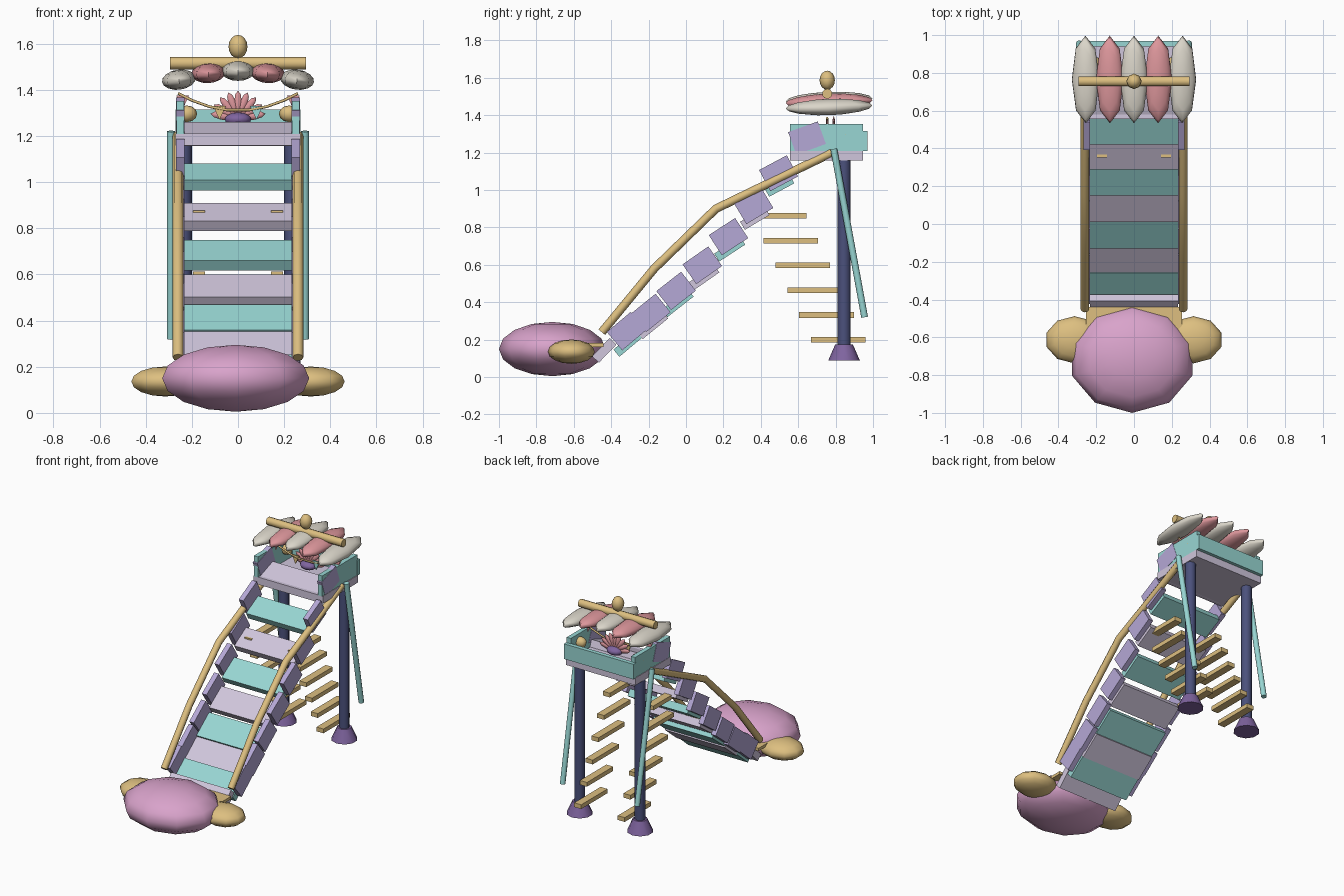
import bpy, bmesh
from math import radians, sin, cos
from mathutils import Matrix, Vector, Euler

cube = bpy.data.objects.get("Cube")
if cube:
    bpy.data.objects.remove(cube)


def material(name, hex_code):
    srgb = [int(hex_code[i:i + 2], 16) / 255 for i in (0, 2, 4)]
    color = [c / 12.92 if c < 0.04 else ((c + 0.055) / 1.055) ** 2.4 for c in srgb] + [1]
    mat = bpy.data.materials.new(name)
    mat.use_nodes = True
    mat.diffuse_color = color
    bsdf = mat.node_tree.nodes["Principled BSDF"]
    bsdf.inputs["Base Color"].default_value = color
    bsdf.inputs["Roughness"].default_value = 0.8
    return mat


TEAL = material("teal", "98D6D3")
LILAC = material("pale lilac", "D0C6DC")
PURPLE = material("lavender", "B5A8D6")
PINK = material("orchid pink", "D9A3CB")
TAN = material("warm tan", "DDBF80")
CREAM = material("cream", "DAD5C9")
ROSE = material("rose", "DC969B")
NAVY = material("navy", "4B517C")
PLUM = material("plum", "7F649F")


def finish(name, bm, mat, matrix, smooth=None):
    mesh = bpy.data.meshes.new(name)
    bmesh.ops.transform(bm, matrix=matrix, verts=bm.verts)
    bmesh.ops.recalc_face_normals(bm, faces=bm.faces)
    bm.to_mesh(mesh)
    bm.free()
    mesh.materials.append(mat)
    obj = bpy.data.objects.new(name, mesh)
    bpy.context.collection.objects.link(obj)
    if smooth:
        bpy.ops.object.select_all(action="DESELECT")
        obj.select_set(True)
        bpy.context.view_layer.objects.active = obj
        bpy.ops.object.shade_smooth_by_angle(angle=radians(smooth))
    return obj


def place(loc, rot=(0, 0, 0), scale=(1, 1, 1)):
    turn = Euler([radians(r) for r in rot])
    return Matrix.LocRotScale(Vector(loc), turn, Vector(scale))


def box(name, loc, size, mat, tilt=0):
    bm = bmesh.new()
    bmesh.ops.create_cube(bm, size=1)
    return finish(name, bm, mat, place(loc, (tilt, 0, 0), size))


def ball(name, loc, radii, mat, segments=10, rings=8, rot=(0, 0, 0)):
    bm = bmesh.new()
    bmesh.ops.create_uvsphere(bm, u_segments=segments, v_segments=rings, radius=1)
    return finish(name, bm, mat, place(loc, rot, radii), 80)


def rod(name, start, end, r1, r2, mat, sides=8):
    start, end = Vector(start), Vector(end)
    axis = end - start
    bm = bmesh.new()
    bmesh.ops.create_cone(bm, cap_ends=True, segments=sides, radius1=r1, radius2=r2,
                          depth=axis.length)
    turn = axis.to_track_quat("Z", "Y").to_matrix().to_4x4()
    return finish(name, bm, mat, Matrix.Translation((start + end) / 2) @ turn, 50)


def tube(name, points, radius, mat):
    curve = bpy.data.curves.new(name, "CURVE")
    curve.dimensions = "3D"
    curve.bevel_depth = radius
    curve.bevel_resolution = 2
    curve.use_fill_caps = True
    spline = curve.splines.new("POLY")
    spline.points.add(len(points) - 1)
    for point, co in zip(spline.points, points):
        point.co = (*co, 1)
    curve.materials.append(mat)
    obj = bpy.data.objects.new(name, curve)
    bpy.context.collection.objects.link(obj)
    bpy.ops.object.select_all(action="DESELECT")
    obj.select_set(True)
    bpy.context.view_layer.objects.active = obj
    bpy.ops.object.convert(target="MESH")


def flag(name, x, z, mat):
    bm = bmesh.new()
    bmesh.ops.create_cone(bm, cap_ends=True, segments=3, radius1=0.04, radius2=0.04, depth=0.008)
    # Triangle stands upright with its tip down
    return finish(name, bm, mat, place((x, 0.755, z), (-90, 0, 0), (0.8, 1, 1)))


SIDES = (("left", 1), ("right", -1))

# Slide boards: y and z of the upper face's middle, tilt, length
boards = [
    (0.64, 1.232, 20, 0.165), (0.488, 1.044, 28, 0.152), (0.355, 0.87, 31, 0.153),
    (0.22, 0.705, 33, 0.166), (0.08, 0.552, 35, 0.17), (-0.06, 0.415, 38, 0.178),
    (-0.195, 0.297, 39, 0.175), (-0.325, 0.2, 40, 0.165), (-0.455, 0.16, 46, 0.135),
]
for i, (y, z, tilt, length) in enumerate(boards):
    a = radians(tilt)
    loc = (0, y + 0.025 * sin(a), z - 0.025 * cos(a))
    box(f"slide_board_{i}", loc, (0.464, length, 0.05), TEAL if i % 2 else LILAC, tilt)
    if i < 8:
        for side, s in SIDES:
            box(f"{side}_slide_wall_{i}", (s * 0.25, y + 0.007, z + 0.046),
                (0.036, 0.168, 0.128), PURPLE, tilt)

# Landing pod, side pods and landing plate
ball("landing_pod", (-0.01, -0.715, 0.15), (0.335, 0.285, 0.145), PINK)
box("landing_plate", (0, -0.53, 0.172), (0.51, 0.18, 0.02), TAN)
for side, s in SIDES:
    ball(f"{side}_side_pod", (s * 0.315, -0.613, 0.136), (0.155, 0.125, 0.065), TAN)

    # Handrail
    path = ((-0.45, 0.24), (-0.17, 0.58), (0.16, 0.9), (0.78, 1.2))
    tube(f"{side}_handrail", [(s * 0.26, y, z) for y, z in path], 0.023, TAN)

    # Tower leg, foot and slanted brace
    rod(f"{side}_leg", (s * 0.235, 0.845, 0.15), (s * 0.235, 0.845, 1.17), 0.035, 0.035, NAVY)
    rod(f"{side}_foot", (s * 0.235, 0.845, 0.088), (s * 0.235, 0.845, 0.175), 0.085, 0.047, PLUM, 10)
    rod(f"{side}_brace", (s * 0.29, 0.79, 1.22), (s * 0.29, 0.955, 0.32), 0.018, 0.018, TEAL)

    # Climbing treads
    for i in range(6):
        box(f"{side}_tread_{i}", (s * 0.169, 0.497 + 0.0636 * i, 0.862 - 0.1325 * i),
            (0.054, 0.292, 0.03), TAN)

    # Tower side wall and its knob
    box(f"{side}_tower_wall", (s * 0.25, 0.75, 1.28), (0.032, 0.39, 0.145), TEAL)
    ball(f"{side}_knob", (s * 0.222, 0.855, 1.296), (0.045, 0.035, 0.036), TAN, 8, 6)

# Tower floor and back wall
box("tower_floor", (0, 0.752, 1.184), (0.54, 0.39, 0.052), LILAC)
box("tower_back_wall", (0, 0.955, 1.262), (0.54, 0.03, 0.106), TEAL)

# Petal fan with its cup
ball("fan_cup", (0, 0.785, 1.272), (0.06, 0.05, 0.03), PLUM)
for i in range(9):
    turn = -80 + 20 * i
    a = radians(turn)
    ball(f"fan_petal_{i}", (0.065 * sin(a), 0.79, 1.275 + 0.065 * cos(a)),
         (0.02, 0.008, 0.056), ROSE, 6, 4, (0, turn, 0))

# Bunting string with flags
string = [(x / 20, 0.755, 1.31 + 0.075 * (x / 5.2) ** 2) for x in (-5.2, -4, -2.5, -1, 1, 2.5, 4, 5.2)]
tube("bunting_string", string, 0.006, TAN)
for name, x, z, mat in (("end_flag_left", 0.24, 1.355, ROSE), ("end_flag_right", -0.24, 1.355, ROSE),
                        ("inner_flag_left", 0.08, 1.31, TEAL), ("inner_flag_right", -0.08, 1.31, TAN)):
    flag(name, x, z, mat)

# Roof pods, arched across the width
for i in range(-2, 3):
    ball(f"roof_pod_{i + 2}", (i * 0.128, 0.765, 1.482 - 0.0095 * i * i),
         (0.074, 0.232, 0.043), ROSE if i % 2 else CREAM, 8, 8, (2, i * 4, 0))

# Ridge beam and finial
rod("ridge_beam", (-0.294, 0.755, 1.515), (0.294, 0.755, 1.515), 0.027, 0.027, TAN, 10)
ball("finial", (0, 0.755, 1.587), (0.041, 0.041, 0.051), TAN, 8, 8)
